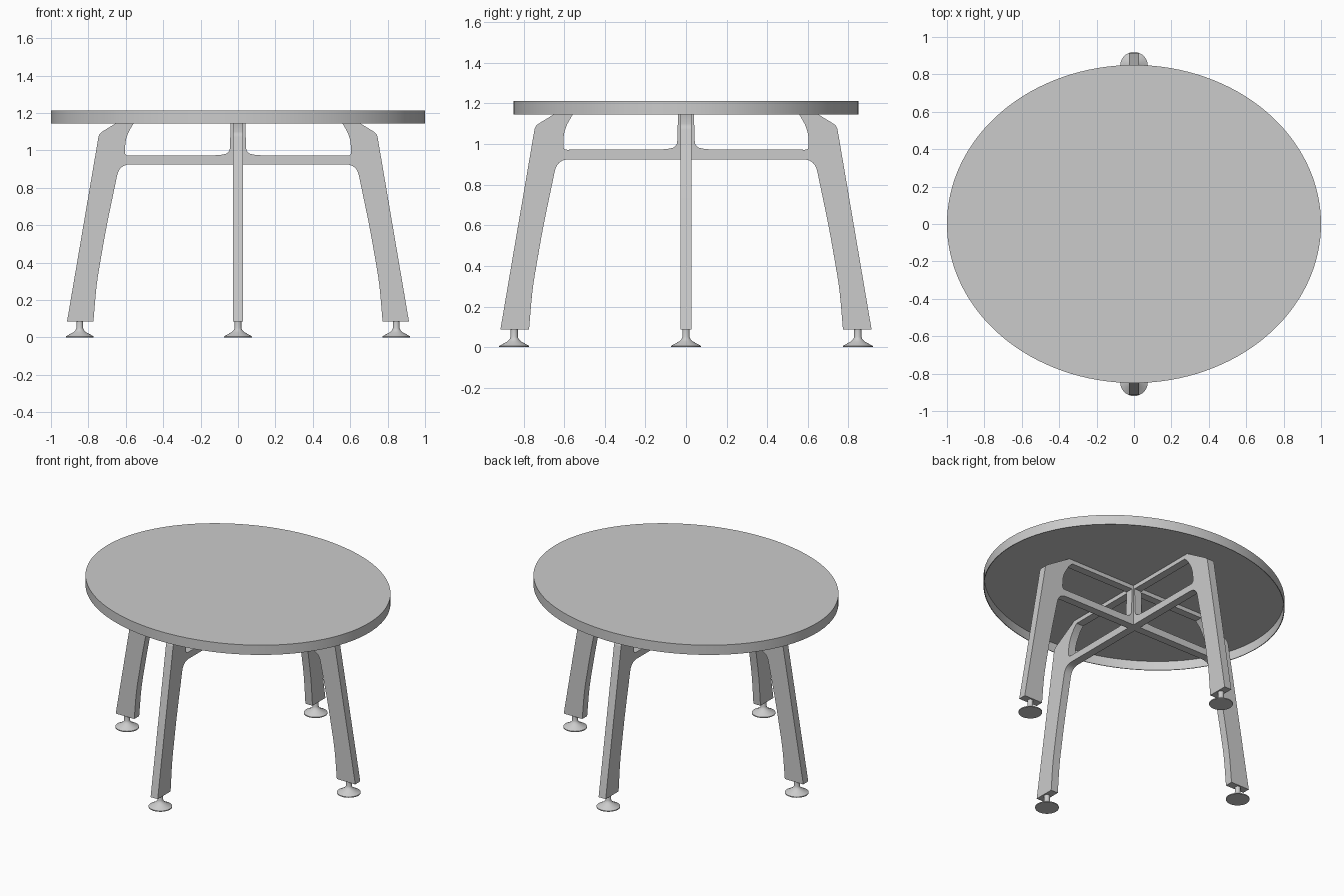
import bpy, bmesh, math
from mathutils import Vector, Matrix

cube = bpy.data.objects.get("Cube")
if cube:
    bpy.data.objects.remove(cube, do_unlink=True)

grey = bpy.data.materials.new("plain grey")
grey.use_nodes = True
grey.diffuse_color = (0.6, 0.6, 0.6, 1)
grey.node_tree.nodes["Principled BSDF"].inputs["Base Color"].default_value = (0.6, 0.6, 0.6, 1)


def add_object(name, bm, bevel=0):
    bmesh.ops.recalc_face_normals(bm, faces=bm.faces)
    mesh = bpy.data.meshes.new(name)
    bm.to_mesh(mesh)
    bm.free()
    mesh.materials.append(grey)
    mesh.shade_smooth()
    obj = bpy.data.objects.new(name, mesh)
    bpy.context.collection.objects.link(obj)
    if bevel:
        # Soft rounded edge that leaves the big faces flat
        mod = obj.modifiers.new("edge", "BEVEL")
        mod.width = bevel
        mod.segments = 3
        mod.limit_method = "ANGLE"
        mod.angle_limit = math.radians(60)
        mod.harden_normals = True
    else:
        mesh.set_sharp_from_angle(angle=math.radians(35))
    return obj


def rounded(corners, steps=6):
    """Open outline with each (x, z, radius) corner softened."""
    out = []
    for i, (x, z, r) in enumerate(corners):
        p = Vector((x, z))
        if not r:
            out.append(p)
            continue
        a = p + (Vector(corners[i - 1][:2]) - p).normalized() * r
        b = p + (Vector(corners[i + 1][:2]) - p).normalized() * r
        for k in range(steps + 1):
            t = k / steps
            out.append(a * (1 - t) ** 2 + p * 2 * t * (1 - t) + b * t * t)
    return out


def lathe(profile, steps):
    bm = bmesh.new()
    verts = [bm.verts.new((r, 0, z)) for r, z in profile]
    edges = [bm.edges.new(pair) for pair in zip(verts, verts[1:])]
    bmesh.ops.spin(bm, geom=verts + edges, cent=(0, 0, 0), axis=(0, 0, 1),
                   angle=math.tau, steps=steps)
    bmesh.ops.remove_doubles(bm, verts=bm.verts, dist=0.0001)
    return bm


# Tabletop: oval tray, hollow underneath with a thin rim
TOP = [(0, 1.212), (1, 1.212), (1, 1.145), (0.995, 1.145), (0.995, 1.208), (0, 1.208)]
bm = lathe(TOP, 128)
bmesh.ops.scale(bm, vec=(1, 0.85, 1), verts=bm.verts)
add_object("tabletop", bm)

# Leg frames: centre post, rail and a pair of splayed legs in one outline
frame_half = rounded([
    (0.038, 1.18, 0), (0.044, 0.985, 0.03), (0.10, 0.974, 0.03),
    (0.605, 0.972, 0.02), (0.602, 1.07, 0.05), (0.555, 1.15, 0),
    (0.525, 1.18, 0), (0.596, 1.18, 0), (0.743, 1.09, 0.02), (0.914, 0.086, 0),
    (0.773, 0.086, 0), (0.756, 0.29, 0.08), (0.706, 0.58, 0.10),
    (0.634, 0.925, 0.06), (0.50, 0.925, 0),
])
# Bar that closes the frame under the tabletop
bar_half = [Vector((0.55, 1.208)), Vector((0.596, 1.18))]
THICK = 0.054


def plate(name, half, angle, bevel=0):
    """Upright plate with a mirrored outline, turned about the centre."""
    outline = half + [Vector((-p.x, p.y)) for p in reversed(half)]
    bm = bmesh.new()
    face = bm.faces.new([bm.verts.new((p.x, -THICK / 2, p.y)) for p in outline])
    new = bmesh.ops.extrude_face_region(bm, geom=[face])["geom"]
    bmesh.ops.translate(bm, vec=(0, THICK, 0),
                        verts=[v for v in new if isinstance(v, bmesh.types.BMVert)])
    add_object(name, bm, bevel).rotation_euler.z = angle


for label, angle in (("side", 0), ("front_back", math.pi / 2)):
    plate(label + "_leg_frame", frame_half, angle, 0.006)
    plate(label + "_top_bar", bar_half, angle)

# Levelling feet: lathed pad and stem under each leg
FOOT = [(0, 0), (0.074, 0), (0.074, 0.006), (0.034, 0.028), (0.022, 0.04),
        (0.018, 0.05), (0.018, 0.09), (0, 0.09)]
for i, label in enumerate(("left", "back", "right", "front")):
    foot = add_object(label + "_foot", lathe(FOOT, 32))
    a = i * math.pi / 2
    foot.location = Matrix.Rotation(a, 3, "Z") @ Vector((0.846, 0, 0))
